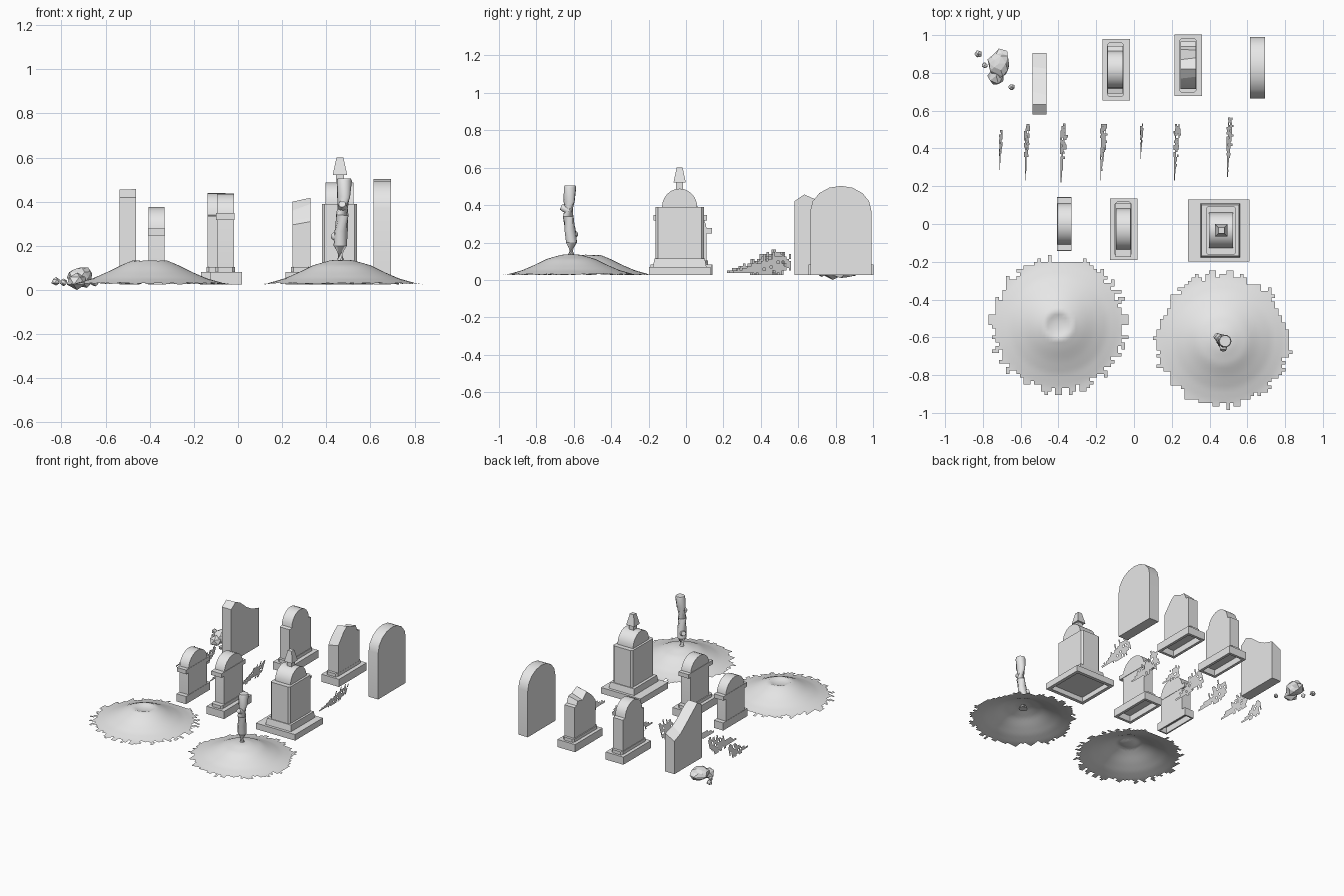
import bpy, bmesh, math, random
from mathutils import Vector, Matrix

cube = bpy.data.objects.get("Cube")
if cube:
    bpy.data.objects.remove(cube, do_unlink=True)

random.seed(7)
FLOOR = 0.025

grey = bpy.data.materials.new("stone_grey")
grey.use_nodes = True
grey.diffuse_color = (0.8, 0.8, 0.8, 1)
grey.node_tree.nodes["Principled BSDF"].inputs["Base Color"].default_value = (0.8, 0.8, 0.8, 1)


def finish(name, bm, smooth=None, fix=True):
    """Turn a bmesh into a named, coloured object."""
    if fix:
        bmesh.ops.recalc_face_normals(bm, faces=bm.faces)
    mesh = bpy.data.meshes.new(name)
    bm.to_mesh(mesh)
    bm.free()
    mesh.materials.append(grey)
    obj = bpy.data.objects.new(name, mesh)
    bpy.context.collection.objects.link(obj)
    if smooth:
        bpy.ops.object.select_all(action='DESELECT')
        obj.select_set(True)
        bpy.context.view_layer.objects.active = obj
        bpy.ops.object.shade_smooth_by_angle(angle=math.radians(smooth))
    return obj


def box(name, x, y, hx, hy, z0, z1, top=1.0, chamfer=0, hollow=0):
    """Block centred on x, y; optional taper, cut corners and hollow underside."""
    bm = bmesh.new()
    bmesh.ops.create_cube(bm, size=2)
    for v in bm.verts:
        k = top if v.co.z > 0 else 1
        v.co = (x + v.co.x * hx * k, y + v.co.y * hy * k, z1 if v.co.z > 0 else z0)
    if hollow:
        under = min(bm.faces, key=lambda f: f.calc_center_median().z)
        bmesh.ops.inset_region(bm, faces=[under], thickness=hollow)
        pit = bmesh.ops.extrude_face_region(bm, geom=[under])["geom"]
        bmesh.ops.translate(bm, vec=(0, 0, (z1 - z0) * 0.8),
                            verts=[g for g in pit if isinstance(g, bmesh.types.BMVert)])
        bmesh.ops.delete(bm, geom=[under], context='FACES_ONLY')
    if chamfer:
        uprights = [e for e in bm.edges if abs(e.verts[0].co.z - e.verts[1].co.z) > 0.9 * (z1 - z0)]
        bmesh.ops.bevel(bm, geom=uprights, offset=chamfer, segments=1, affect='EDGES')
    return finish(name, bm)


def prism(name, x, y, hx, outline, outline_far=None, smooth=30):
    """Slab with a y-z outline; a second outline gives the +x side its own edge."""
    bm = bmesh.new()
    near = [bm.verts.new((x - hx, y + a, b)) for a, b in outline]
    far = [bm.verts.new((x + hx, y + a, b)) for a, b in outline_far or outline]
    bm.faces.new(near)
    bm.faces.new(far[::-1])
    n = len(near)
    for i in range(n):
        j = (i + 1) % n
        bm.faces.new((near[i], far[i], far[j], near[j]))
    return finish(name, bm, smooth)


def arch(half, spring, rise, steps=12):
    return [(half * math.cos(math.pi * i / steps), spring + rise * math.sin(math.pi * i / steps))
            for i in range(steps + 1)]


def tube(name, points, radii, sides=10):
    bm = bmesh.new()
    pts = [Vector(p) for p in points]
    rings = []
    for i, p in enumerate(pts):
        d = pts[min(i + 1, len(pts) - 1)] - pts[max(i - 1, 0)]
        turn = d.to_track_quat('Z', 'Y')
        rings.append([bm.verts.new(p + turn @ Vector((radii[i] * math.cos(a), radii[i] * math.sin(a), 0)))
                      for a in (math.tau * k / sides for k in range(sides))])
    for a, b in zip(rings, rings[1:]):
        for k in range(sides):
            m = (k + 1) % sides
            bm.faces.new((a[k], a[m], b[m], b[k]))
    bm.faces.new(rings[0])
    bm.faces.new(rings[-1])
    return finish(name, bm, 45)


def cell_sheet(name, cells, place, smooth=None):
    """Sheet of square cells whose corners are positioned by place(i, j)."""
    bm = bmesh.new()
    verts = {}

    def corner(i, j):
        if (i, j) not in verts:
            verts[i, j] = bm.verts.new(place(i, j))
        return verts[i, j]

    for i, j in cells:
        bm.faces.new((corner(i, j), corner(i + 1, j), corner(i + 1, j + 1), corner(i, j + 1)))
    return finish(name, bm, smooth, fix=False)


# Earth mounds with ragged edges
def mound(name, cx, cy, profile):
    step, bins = 0.0185, 90
    reach = [0.335 + random.choice((0, 0, 0.012, 0.02, 0.035)) for _ in range(bins)]

    def height(r):
        for (r0, z0), (r1, z1) in zip(profile, profile[1:]):
            if r <= r1:
                return z0 + (z1 - z0) * (r - r0) / (r1 - r0)
        return FLOOR

    cells = []
    for i in range(-22, 22):
        for j in range(-22, 22):
            u, v = (i + 0.5) * step, (j + 0.5) * step
            if math.hypot(u, v) < reach[int((math.atan2(v, u) / math.tau + 0.5) * bins) % bins]:
                cells.append((i, j))
    cell_sheet(name, cells, lambda i, j: (cx + i * step, cy + j * step,
                                          height(math.hypot(i, j) * step)), 60)


slope = [(0.13, 0.112), (0.19, 0.082), (0.26, 0.052), (0.33, 0.032), (0.38, FLOOR)]
mound("mound_with_crater", -0.40, -0.535, [(0, 0.118), (0.04, 0.122), (0.075, 0.135)] + slope)
mound("mound_with_stump", 0.47, -0.615, [(0, 0.137), (0.05, 0.135)] + slope)

# Dead tree stump with two cut branches
tube("stump", [(0.465, -0.615, 0.11), (0.463, -0.612, 0.2), (0.468, -0.62, 0.27), (0.472, -0.63, 0.34),
               (0.478, -0.625, 0.42), (0.482, -0.62, 0.495), (0.482, -0.62, 0.505)],
     [0.031, 0.03, 0.03, 0.029, 0.03, 0.034, 0.03])
tube("upper_branch", [(0.475, -0.625, 0.37), (0.473, -0.65, 0.382), (0.472, -0.668, 0.39)], [0.022, 0.02, 0.016])
tube("lower_branch", [(0.465, -0.615, 0.232), (0.445, -0.6, 0.24), (0.432, -0.588, 0.246)], [0.022, 0.02, 0.016])

# Plain round-topped slab
prism("round_slab", 0.654, 0.828, 0.039,
      [(-0.163, FLOOR), (0.163, FLOOR)] + arch(0.163, 0.37, 0.133, 8))

# Snapped slab
foot = [(-0.163, FLOOR), (0.163, FLOOR)]
prism("snapped_slab", -0.50, 0.742, 0.038,
      foot + [(0.163, 0.27), (0.09, 0.3), (0.03, 0.345), (-0.04, 0.40), (-0.11, 0.455), (-0.163, 0.42)],
      foot + [(0.163, 0.31), (0.08, 0.335), (0.02, 0.37), (-0.06, 0.435), (-0.11, 0.457), (-0.163, 0.42)], 5)


# Headstones on stepped bases
def base(name, x, y):
    box(name + "_base", x, y, 0.073, 0.163, FLOOR, 0.082, hollow=0.028)
    box(name + "_step", x - 0.003, y, 0.045, 0.145, 0.082, 0.105, chamfer=0.012)


def body(half):
    return [(-half, 0.09), (half, 0.09), (half, 0.335)]


base("arched_headstone", -0.095, 0.817)
prism("arched_headstone_body", -0.098, 0.817, 0.041,
      body(0.125) + arch(0.1, 0.34, 0.1) + [(-0.125, 0.335)])

base("broken_headstone", 0.288, 0.84)
prism("broken_headstone_body", 0.288, 0.84, 0.041,
      body(0.125) + [(0.1, 0.34), (0.085, 0.37), (0.03, 0.355), (-0.02, 0.40), (-0.07, 0.36),
                     (-0.1, 0.33), (-0.125, 0.295)],
      body(0.125) + [(0.1, 0.34), (0.08, 0.385), (0.04, 0.39), (-0.02, 0.418), (-0.06, 0.39),
                     (-0.1, 0.34), (-0.125, 0.31)], 5)

base("banded_headstone", -0.055, -0.027)
prism("banded_headstone_body", -0.057, -0.027, 0.039,
      [(-0.11, 0.09), (0.11, 0.09)] + arch(0.11, 0.335, 0.103))
box("banded_headstone_band", -0.057, -0.032, 0.042, 0.143, 0.318, 0.348)

# Small headstone with a band and a block foot
box("small_headstone_foot", -0.369, 0, 0.039, 0.143, FLOOR, 0.082, hollow=0.015)
prism("small_headstone_body", -0.369, 0, 0.037,
      [(-0.11, 0.08), (0.11, 0.08)] + arch(0.11, 0.27, 0.105))
box("small_headstone_band", -0.369, 0, 0.039, 0.14, 0.247, 0.278)

# Large monument with a finial
MX, MY = 0.449, -0.034
box("monument_base", MX, MY, 0.162, 0.164, FLOOR, 0.07, hollow=0.035)
box("monument_step", MX + 0.008, MY, 0.105, 0.143, 0.07, 0.115, top=0.94)
box("monument_body", MX + 0.011, MY, 0.08, 0.129, 0.11, 0.39, chamfer=0.012)
prism("monument_arch", MX + 0.011, MY, 0.064, [(-0.094, 0.385), (0.094, 0.385)] + arch(0.094, 0.39, 0.098))
box("finial_neck", MX + 0.013, MY, 0.019, 0.019, 0.475, 0.52)
box("finial", MX + 0.013, MY, 0.033, 0.033, 0.52, 0.60, top=0.48)


# Rubble
def rock(name, place, size, jitter, detail=1):
    bm = bmesh.new()
    bmesh.ops.create_icosphere(bm, subdivisions=detail, radius=1)
    for v in bm.verts:
        v.co *= 1 + random.uniform(-jitter, jitter * 0.4)
    bmesh.ops.transform(bm, verts=bm.verts, matrix=Matrix.Translation(place) @ Matrix.Diagonal((*size, 1)))
    low = min(v.co.z for v in bm.verts)
    bmesh.ops.translate(bm, verts=bm.verts, vec=(0, 0, place[2] - size[2] - low))
    finish(name, bm)


rock("rubble_large", (-0.715, 0.85, 0.062), (0.068, 0.075, 0.052), 0.25, 2)
rock("rubble_slab", (-0.73, 0.785, 0.04), (0.05, 0.055, 0.04), 0.2)
rock("rubble_chip_1", (-0.825, 0.90, 0.04), (0.022, 0.022, 0.02), 0.2)
rock("rubble_chip_2", (-0.79, 0.84, 0.035), (0.018, 0.016, 0.018), 0.2)
rock("rubble_chip_3", (-0.647, 0.726, 0.032), (0.02, 0.018, 0.016), 0.2)


# Weeds: thin leaning sheets with ragged outlines, tapering to the front
def weed(name, x, y0, y1, tall, lean):
    step = 0.0125
    cells = []
    count = int((y1 - y0) / step)
    for i in range(count):
        t = i / count
        top = tall * min(1, 0.15 + 1.2 * t) * random.uniform(0.65, 1)
        low = random.choice((0, 0, 1, 2)) if t > 0.35 else 1
        if t > 0.88:
            low += 2
        for j in range(low, max(low + 1, round(top / step))):
            if j <= low + 1 or random.random() > 0.1:
                cells.append((i, j))
    cell_sheet(name, cells, lambda i, j: (x + (j * step - tall / 2) * lean, y0 + i * step, FLOOR + j * step))


weeds = [(-0.705, 0.285, 0.50, 0.10, 0.2), (-0.565, 0.23, 0.53, 0.13, 0.25), (-0.37, 0.22, 0.54, 0.145, 0.3),
         (-0.16, 0.23, 0.535, 0.14, 0.3), (0.043, 0.345, 0.535, 0.10, 0.2), (0.23, 0.23, 0.54, 0.145, 0.3),
         (0.51, 0.25, 0.565, 0.14, 0.3)]
for n, w in enumerate(weeds):
    weed(f"weed_{n + 1}", *w)
